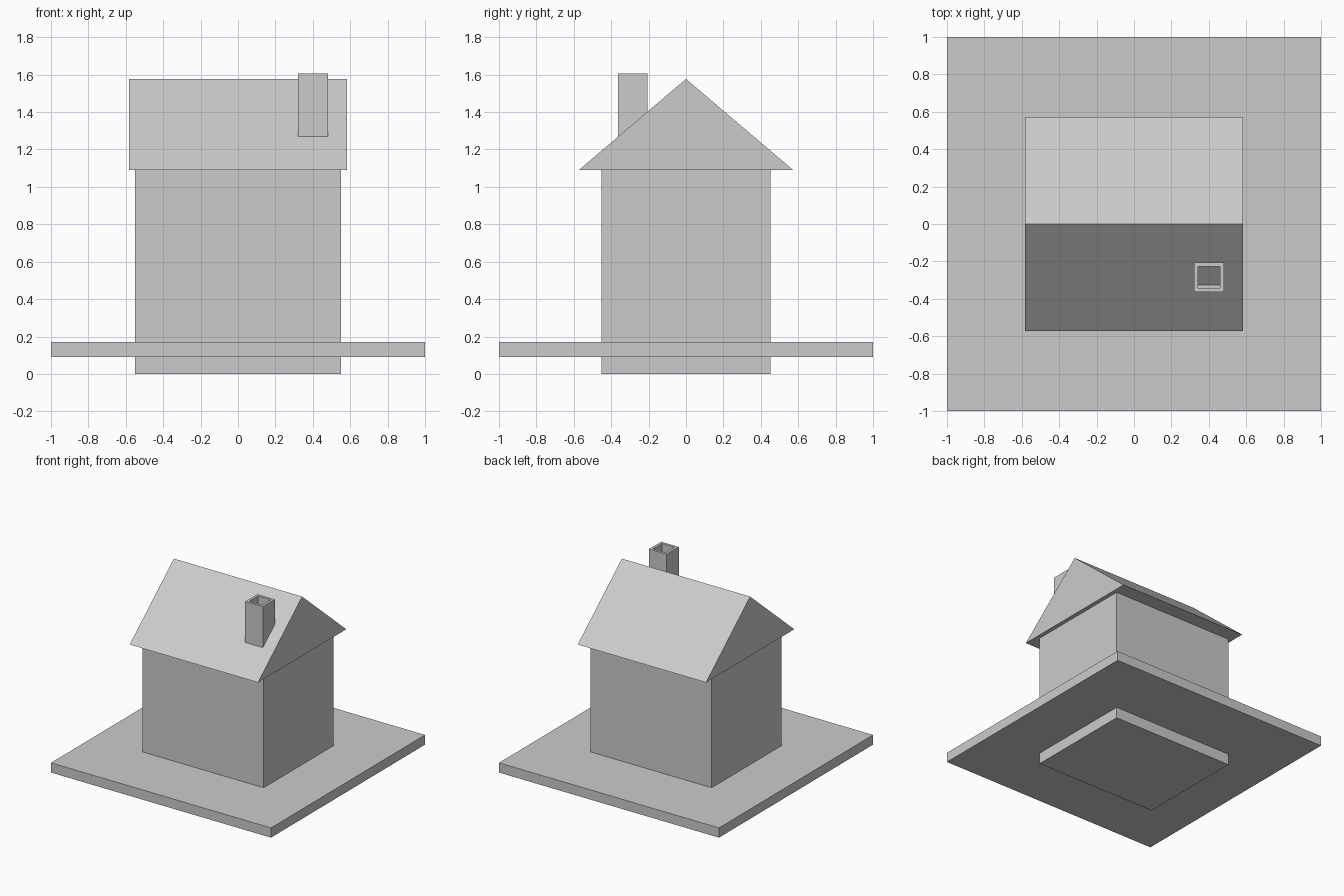
import bpy
import bmesh

if "Cube" in bpy.data.objects:
    bpy.data.objects.remove(bpy.data.objects["Cube"])


def finish(name, bm):
    bmesh.ops.recalc_face_normals(bm, faces=bm.faces)
    mesh = bpy.data.meshes.new(name)
    bm.to_mesh(mesh)
    bm.free()
    obj = bpy.data.objects.new(name, mesh)
    bpy.context.collection.objects.link(obj)
    return obj


def box_bmesh(lo, hi):
    bm = bmesh.new()
    bmesh.ops.create_cube(bm, size=1)
    for v in bm.verts:
        v.co = [(a + b) / 2 + c * (b - a) for a, b, c in zip(lo, hi, v.co)]
    bm.normal_update()
    return bm


# Ground slab and house walls (walls reach below the slab)
finish("ground_slab", box_bmesh((-1, -1, 0.09), (1, 1, 0.17)))
finish("house_walls", box_bmesh((-0.55, -0.452, 0), (0.55, 0.452, 1.09)))

# Gable roof: triangular profile extruded along x
bm = bmesh.new()
profile = [(-0.573, 1.09), (0.573, 1.09), (0, 1.577)]
face = bm.faces.new([bm.verts.new((-0.583, y, z)) for y, z in profile])
ext = bmesh.ops.extrude_face_region(bm, geom=[face], use_keep_orig=True)
for v in ext["geom"]:
    if isinstance(v, bmesh.types.BMVert):
        v.co.x = 0.583
finish("gable_roof", bm)

# Chimney: box with an inset flue pushed down from the top
bm = box_bmesh((0.32, -0.363, 1.205), (0.48, -0.205, 1.605))
top = max(bm.faces, key=lambda f: f.calc_center_median().z)
bmesh.ops.inset_region(bm, faces=[top], thickness=0.03)
flue = bmesh.ops.extrude_discrete_faces(bm, faces=[top])["faces"][0]
for v in flue.verts:
    v.co.z = 1.30
finish("chimney", bm)
